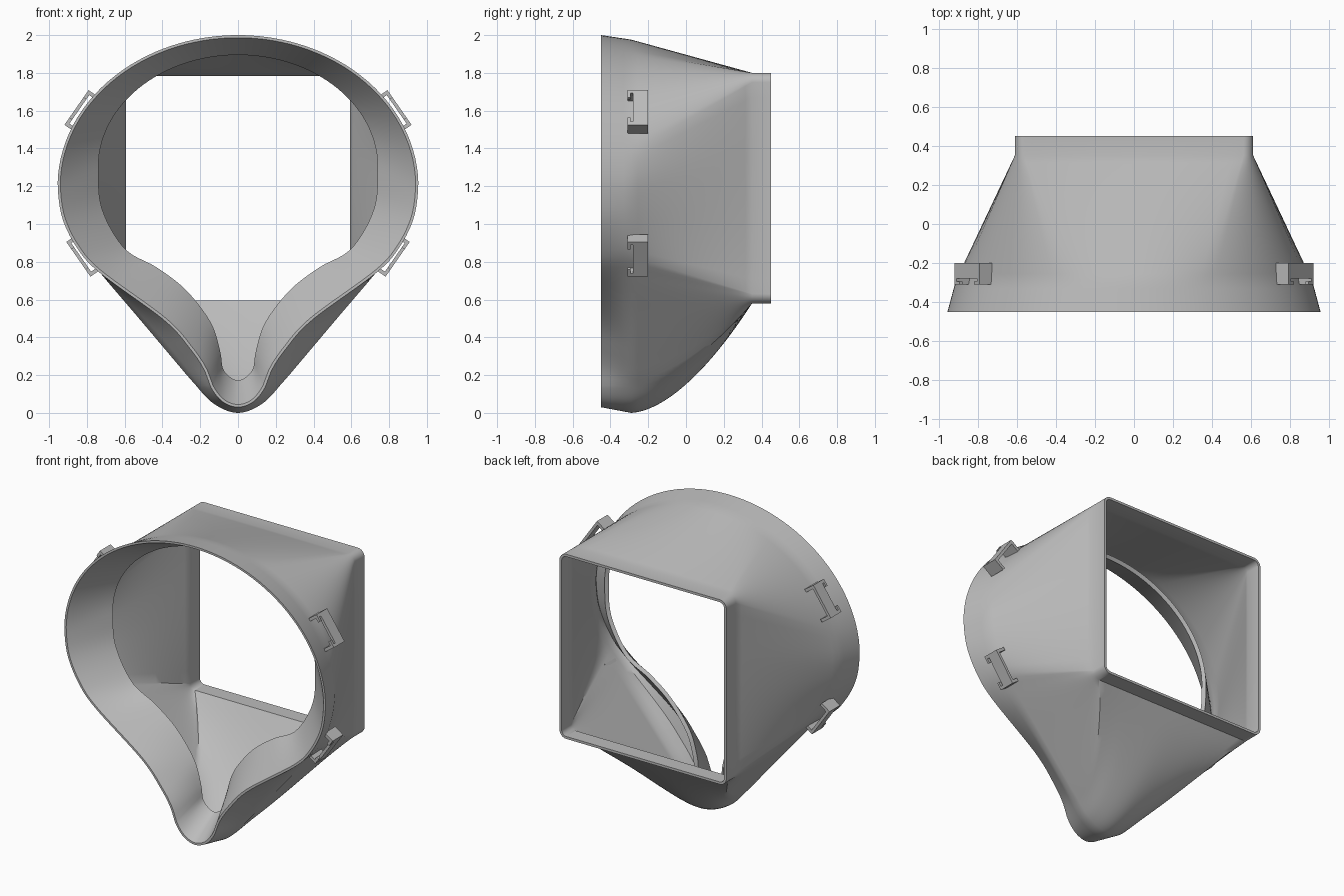
import bpy, bmesh, math
from mathutils import Vector, Matrix

if "Cube" in bpy.data.objects:
    bpy.data.objects.remove(bpy.data.objects["Cube"])

grey = bpy.data.materials.new("matte_grey")
grey.use_nodes = True
grey.diffuse_color = (0.5, 0.5, 0.5, 1)
grey.node_tree.nodes["Principled BSDF"].inputs["Base Color"].default_value = (0.5, 0.5, 0.5, 1)

COUNTS = (10, 16, 14, 24, 14)   # samples per stretch of the half outline
WALL = 0.016


def add_object(name, bm):
    bmesh.ops.recalc_face_normals(bm, faces=bm.faces)
    mesh = bpy.data.meshes.new(name)
    bm.to_mesh(mesh)
    bm.free()
    mesh.materials.append(grey)
    obj = bpy.data.objects.new(name, mesh)
    bpy.context.collection.objects.link(obj)
    return obj


def resample(line, n):
    """n points evenly spaced by length, leaving out the last end."""
    run = [0]
    for a, b in zip(line, line[1:]):
        run.append(run[-1] + (b - a).length)
    out, j = [], 0
    for i in range(n):
        d = run[-1] * i / n
        while run[j + 1] < d:
            j += 1
        out.append(line[j].lerp(line[j + 1], (d - run[j]) / max(run[j + 1] - run[j], 1e-9)))
    return out


def pear(a, b, zc, lower, breaks):
    """Half outline: elliptic crown, then a smooth curve down to the tip."""
    line = [Vector((a * math.sin(t * math.pi / 120), zc + b * math.cos(t * math.pi / 120)))
            for t in range(60)]
    p = [Vector((a, zc))] + [Vector(q) for q in lower]
    ext = [Vector((a, 2 * zc - p[1].y))] + p + [Vector((-p[-2].x, p[-2].y))]
    for k in range(1, len(ext) - 2):
        p0, p1, p2, p3 = ext[k - 1:k + 3]
        for s in range(12):
            t = s / 12
            line.append(0.5 * (2 * p1 + (p2 - p0) * t + (2 * p0 - 5 * p1 + 4 * p2 - p3) * t * t
                               + (3 * p1 - p0 - 3 * p2 + p3) * t ** 3))
    line.append(p[-1])
    # Split where the crown, corner, side and chin stretches meet
    cuts = [0, next(i for i, q in enumerate(line) if q.x >= breaks[0])]
    cuts += [next(i for i, q in enumerate(line) if q.y <= z) for z in breaks[1:]]
    cuts.append(len(line) - 1)
    pts = []
    for n, i, j in zip(COUNTS, cuts, cuts[1:]):
        pts += resample(line[i:j + 1], n)
    return pts + [p[-1]]


def rounded_square(h, zc, r):
    def arc(cz, start):
        return [Vector((h - r + r * math.sin(start + t * math.pi / 40),
                        cz + r * math.cos(start + t * math.pi / 40))) for t in range(21)]
    top, low = arc(zc + h - r, 0), arc(zc - h + r, math.pi / 2)
    first, last = Vector((0, zc + h)), Vector((0, zc - h))
    pts = []
    for n, line in zip(COUNTS, ([first, top[0]], top, [top[-1], low[0]], low, [low[-1], last])):
        pts += resample(line, n)
    return pts + [last]


def inset(half, d):
    """Move a half outline inwards by d (outwards if negative)."""
    ext = [Vector((-half[1].x, half[1].y))] + half + [Vector((-half[-2].x, half[-2].y))]
    out = []
    for a, p, b in zip(ext, half, ext[2:]):
        t = (b - a).normalized()
        out.append(p + Vector((t.y, -t.x)) * d)
    return out


def blend(a, b, t):
    return [p.lerp(q, t) for p, q in zip(a, b)]


# Outlines: face opening, front rim, widest shell line, square duct
opening = pear(0.74, 0.595, 1.3,
               [(.72, 1.08), (.6, .87), (.43, .77), (.275, .65), (.145, .48),
                (.095, .33), (.075, .225), (0, .172)], (.29, 1.45, .92, .27))
rim = pear(0.955, 0.8, 1.2,
           [(.93, 1.03), (.85, .87), (.73, .74), (.39, .49), (.25, .335),
            (.18, .23), (.14, .13), (.08, .058), (0, .03)], (.38, 1.4, .83, .15))
shell = pear(0.912, 0.776, 1.2,
             [(.885, 1.03), (.82, .86), (.72, .73), (.52, .495), (.33, .27),
              (.24, .165), (.13, .05), (0, 0)], (.36, 1.4, .83, .15))
duct = rounded_square(0.61, 1.19, 0.05)


def body(t):
    """Shell to duct; the chin swells, so its points move later."""
    out = []
    for p, q in zip(shell, duct):
        w = min(max((0.73 - p.y) / 0.6, 0), 1)
        out.append(p.lerp(q, t ** (1 + 0.7 * w)))
    return out


# Closed profile: lip front, rim, outer wall, duct end, inner wall, lip back
rim_inner = inset(rim, 0.014)
outer = [(-0.45 + 0.16 * t / 4, blend(rim, shell, t / 4)) for t in range(5)]
outer += [(-0.29 + 0.64 * t / 18, body(t / 18)) for t in range(1, 19)]
outer += [(0.45, duct)]
sections = [(-0.25 - 0.2 * t / 6, blend(opening, rim_inner, t / 6)) for t in range(7)]
sections += outer
sections += [(y, inset(half, WALL)) for y, half in reversed(outer[2:])]
sections += [(-0.39, inset(rim, 0.025)), (-0.235, inset(opening, -0.02))]

bm = bmesh.new()
rings = []
for y, half in sections:
    loop = half + [Vector((-p.x, p.y)) for p in half[-2:0:-1]]
    rings.append([bm.verts.new((p.x, y, p.y)) for p in loop])
for r0, r1 in zip(rings, rings[1:] + rings[:1]):
    for i in range(len(r0)):
        j = (i + 1) % len(r0)
        bm.faces.new((r0[i], r0[j], r1[j], r1[i]))
hood = add_object("hood", bm)
bpy.context.view_layer.objects.active = hood
hood.select_set(True)
bpy.ops.object.shade_smooth_by_angle(angle=math.radians(35))
hood.select_set(False)


def box(bm, lo, hi, frame):
    lo, hi = Vector(lo), Vector(hi)
    size = Matrix.Diagonal((*(hi - lo), 1))
    bmesh.ops.create_cube(bm, size=1, matrix=frame @ Matrix.Translation((lo + hi) / 2) @ size)


# Strap clips: local x runs along the shell, y front to back, z outwards
def strap_clip(name, sx, sz, x, z, depth):
    along = Vector((0.57 * sx, 0, -0.82 * sz))
    out = Vector((0.82 * sx, 0, 0.57 * sz))
    frame = Matrix((along, Vector((0, 1, 0)), out)).transposed().to_4x4()
    frame.translation = Vector((x * sx, -0.25, z))
    bm = bmesh.new()
    box(bm, (-0.112, -0.03, -0.018), (0.112, 0.05, 0), frame)         # bar
    for s in (-1, 1):
        a, b = sorted((s * 0.092, s * 0.112))
        box(bm, (a, -0.06, -depth), (b, 0.05, 0), frame)             # legs
        a, b = sorted((s * 0.065, s * 0.1))
        box(bm, (a, -0.06, -0.018), (b, -0.045, 0), frame)           # hooks
    add_object(name, bm)


for sx, side_name in ((1, "left"), (-1, "right")):
    strap_clip("upper_clip_" + side_name, sx, 1, 0.855, 1.617, 0.08)
    strap_clip("lower_clip_" + side_name, sx, -1, 0.845, 0.813, 0.07)
